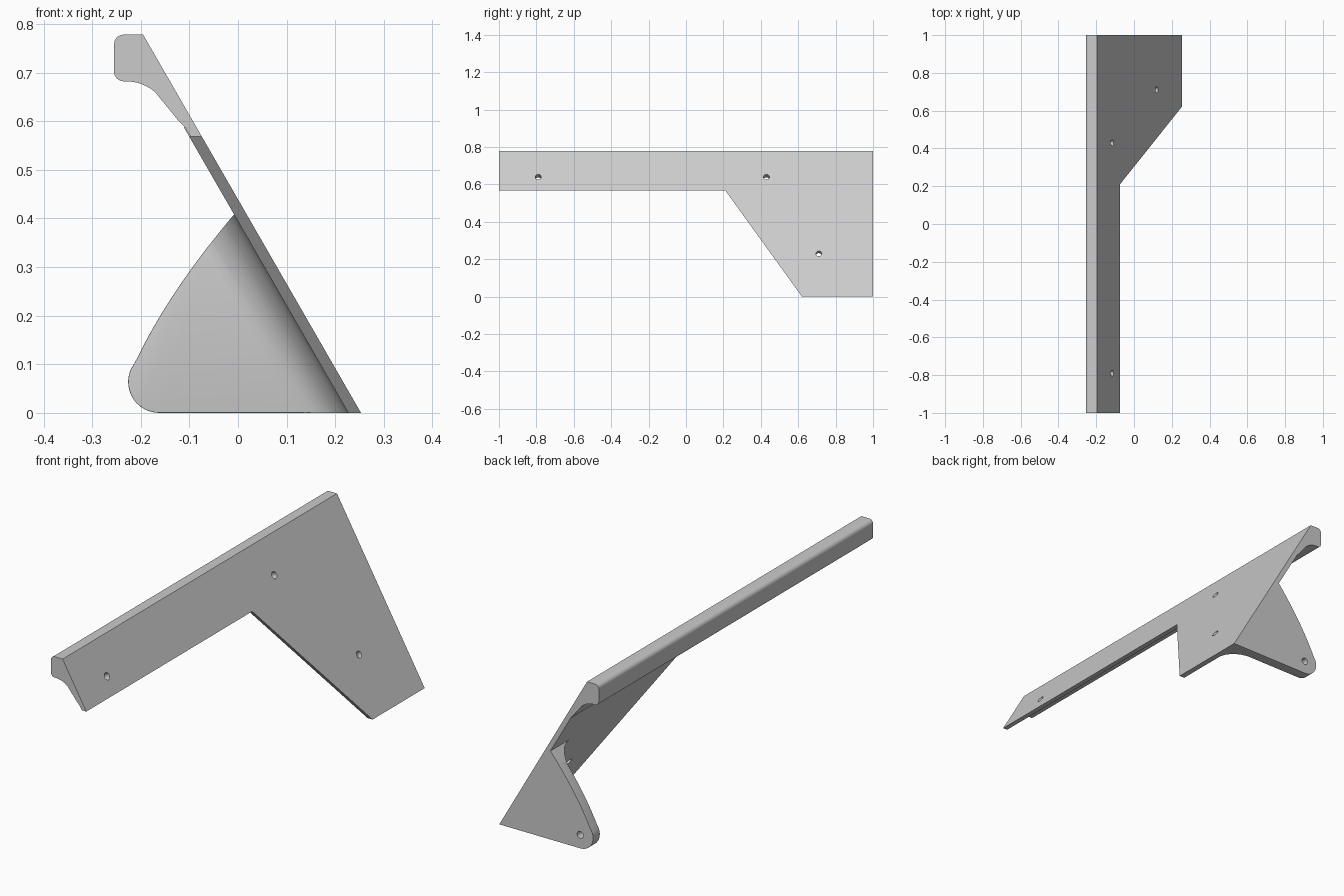
import bpy, bmesh, math
from mathutils import Vector, Matrix

cube = bpy.data.objects.get("Cube")
if cube:
    bpy.data.objects.remove(cube)

grey = bpy.data.materials.new("plain grey")
grey.use_nodes = True
GREY = (0.6, 0.6, 0.6, 1)
grey.diffuse_color = GREY
grey.node_tree.nodes["Principled BSDF"].inputs["Base Color"].default_value = GREY

TOP, FOOT, SLOPE = 0.778, 0.253, 0.576     # sloping outer face: x = FOOT - SLOPE * z
WALL = 0.026                               # plate thickness along x
JOIN = 0.568                               # lower edge of the long rail
normal = Vector((1, 0, SLOPE)).normalized()
along = Vector((-SLOPE, 0, 1)).normalized()


def outer_x(z):
    return FOOT - SLOPE * z


def prism(name, points, sweep):
    """Solid made by sweeping a closed 3D polygon along a vector."""
    bm = bmesh.new()
    face = bm.faces.new([bm.verts.new(p) for p in points])
    new = bmesh.ops.extrude_face_region(bm, geom=[face])["geom"]
    bmesh.ops.translate(bm, vec=sweep, verts=[v for v in new if isinstance(v, bmesh.types.BMVert)])
    bmesh.ops.recalc_face_normals(bm, faces=bm.faces)
    mesh = bpy.data.meshes.new(name)
    bm.to_mesh(mesh)
    bm.free()
    mesh.materials.append(grey)
    obj = bpy.data.objects.new(name, mesh)
    bpy.context.collection.objects.link(obj)
    return obj


def rod(center, axis, radius, depth):
    """Round cutter for a drilled hole."""
    spin = Vector((0, 0, 1)).rotation_difference(axis).to_matrix()
    ring = [Vector(center) - axis * depth / 2
            + spin @ Vector((radius * math.cos(a), radius * math.sin(a), 0))
            for a in (math.tau * i / 24 for i in range(24))]
    return prism("hole_cutter", ring, axis * depth)


def boolean(target, other, operation):
    mod = target.modifiers.new("join", 'BOOLEAN')
    mod.operation, mod.object, mod.solver = operation, other, 'EXACT'
    bpy.context.view_layer.objects.active = target
    bpy.ops.object.modifier_apply(modifier=mod.name)
    bpy.data.objects.remove(other)


def arc(cx, cz, r, start, end, n=8):
    return [(cx + r * math.cos(math.radians(start + (end - start) * i / n)),
             cz + r * math.sin(math.radians(start + (end - start) * i / n))) for i in range(n + 1)]


# Long rail with a rounded lip, swept along its length
profile = [(outer_x(JOIN), JOIN), (outer_x(TOP), TOP)]
profile += arc(-0.235, TOP - 0.02, 0.02, 90, 180)
profile += arc(-0.235, 0.702, 0.02, 180, 270)
profile += arc(-0.230, 0.592, 0.09, 88, 48)
profile += [(-0.125, 0.604), (-0.109, 0.587), (outer_x(JOIN) - WALL + 0.003, JOIN)]
bracket = prism("angled_bracket", [(x, -1, z) for x, z in profile], Vector((0, 2, 0)))

# Tapered lower plate; its upper edge is buried in the rail
plate_outline = [(0.21, JOIN), (0.62, 0), (1, 0), (1, JOIN + 0.02), (0.21, JOIN + 0.02)]
plate = prism("lower_plate", [(outer_x(z), y, z) for y, z in plate_outline], Vector((-WALL, 0, 0)))

# End fin: side outline intersected with a wall that flares into the plate
FIN, FLARE = 0.05, 0.09
apex, bend, heel = Vector((-0.004, 0.413)), Vector((-0.151, 0.24)), Vector((-0.219, 0.088))
outline = [apex.lerp(bend, t).lerp(bend.lerp(heel, t), t) for t in (i / 14 for i in range(14))]
outline += arc(-0.162, 0.064, 0.064, 158, 270, 12)
outline += [(FOOT - 0.008, 0), (outer_x(0.413) - 0.008, 0.413)]
fin = prism("end_fin", [(x, 0.8, z) for x, z in outline], Vector((0, 0.2, 0)))

skin = WALL * normal.x
section = [(-0.01, 1.02), (0.7, 1.02), (0.7, 1 - FIN)]
section += arc(skin + FLARE, 1 - FIN - FLARE, FLARE, 90, 180, 12)
section += [(-0.01, 1 - FIN - FLARE)]
base = Vector((FOOT, 0, 0)) - along * 0.6
wall = prism("flare_wall", [base - normal * n + Vector((0, y, 0)) for n, y in section], along * 1.6)
boolean(fin, wall, 'INTERSECT')

# Soften the inner rim of the fin
bm = bmesh.new()
bm.from_mesh(fin.data)
bmesh.ops.remove_doubles(bm, verts=bm.verts, dist=0.0001)
rim = []
for e in bm.edges:
    if len(e.link_faces) == 2:
        low, high = sorted(f.normal.y for f in e.link_faces)
        if low < -0.95 and abs(high) < 0.02:
            rim.append(e)
bmesh.ops.bevel(bm, geom=rim, offset=0.016, segments=4, profile=0.5, affect='EDGES', clamp_overlap=True)
bm.to_mesh(fin.data)
bm.free()

boolean(bracket, plate, 'UNION')
boolean(bracket, fin, 'UNION')

# Screw holes through the plate, and a blind hole in the fin
for y, z in ((-0.79, 0.64), (0.43, 0.64), (0.71, 0.23)):
    boolean(bracket, rod((outer_x(z), y, z), normal, 0.016, 0.3), 'DIFFERENCE')
boolean(bracket, rod((-0.16, 1, 0.062), Vector((0, 1, 0)), 0.016, 0.07), 'DIFFERENCE')

bpy.ops.object.select_all(action='DESELECT')
bracket.select_set(True)
bpy.context.view_layer.objects.active = bracket
bpy.ops.object.shade_smooth_by_angle(angle=math.radians(30))
